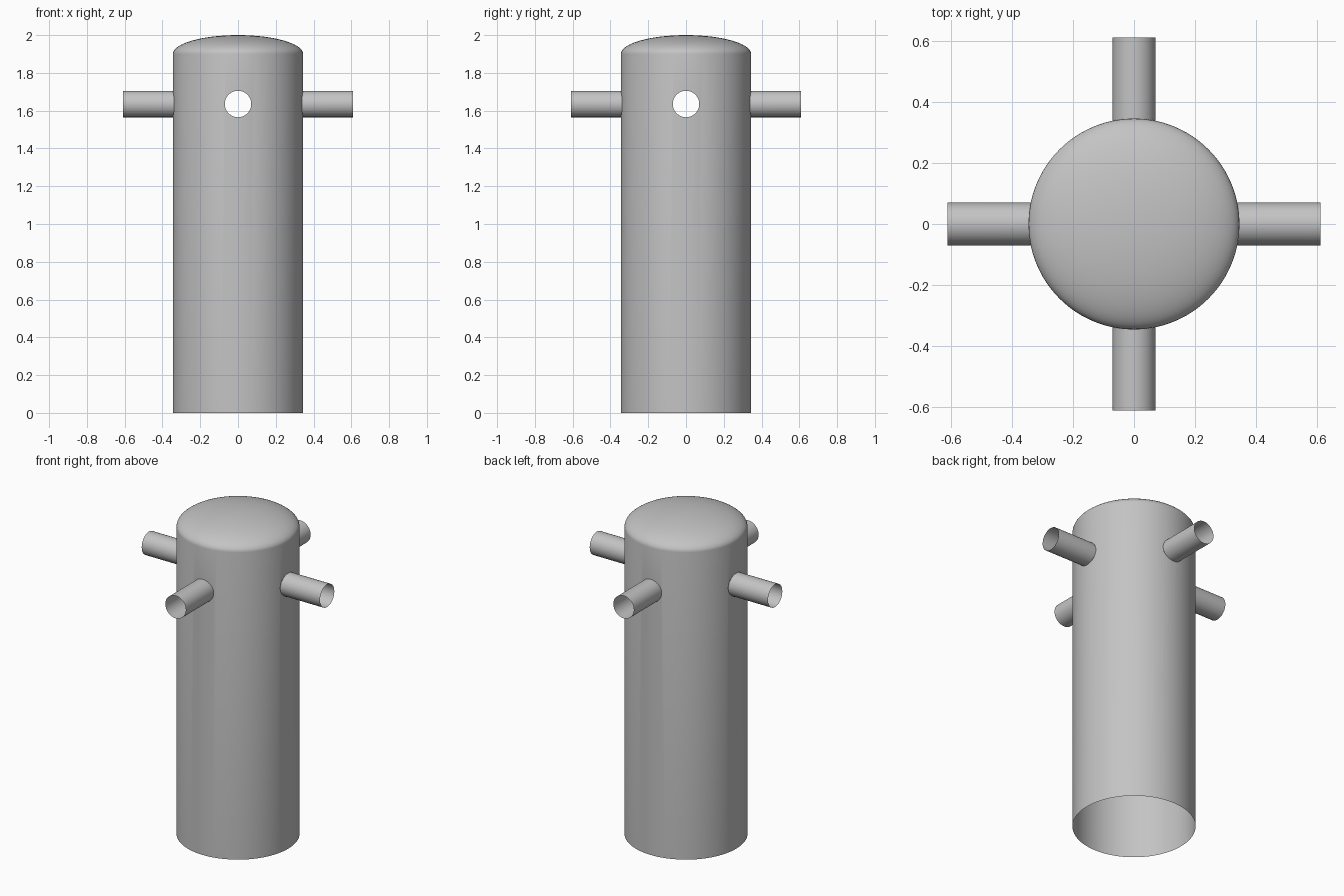
import bpy, bmesh, math
from mathutils import Matrix

if "Cube" in bpy.data.objects:
    bpy.data.objects.remove(bpy.data.objects["Cube"])

RADIUS, WALL_TOP, DOME = 0.345, 1.9, 0.1
PIPE_R, PIPE_Z, PIPE_END = 0.07, 1.635, 0.61

grey = bpy.data.materials.new("plain grey")
grey.use_nodes = True
grey.diffuse_color = (0.55, 0.55, 0.55, 1)
grey.node_tree.nodes["Principled BSDF"].inputs["Base Color"].default_value = grey.diffuse_color


def make_object(name, bm):
    mesh = bpy.data.meshes.new(name)
    bm.to_mesh(mesh)
    bm.free()
    mesh.materials.append(grey)
    obj = bpy.data.objects.new(name, mesh)
    bpy.context.collection.objects.link(obj)
    return obj


def smooth(obj):
    bpy.ops.object.select_all(action="DESELECT")
    obj.select_set(True)
    bpy.context.view_layer.objects.active = obj
    bpy.ops.object.shade_smooth_by_angle(angle=math.radians(40))


# Body: wall and shallow elliptical dome, revolved as a closed solid
arc = [i / 16 * math.pi / 2 for i in range(17)]
profile = [(0, 0), (RADIUS, 0)]
profile += [(RADIUS * math.cos(a), WALL_TOP + DOME * math.sin(a)) for a in arc]
bm = bmesh.new()
verts = [bm.verts.new((x, 0, z)) for x, z in profile]
edges = [bm.edges.new(pair) for pair in zip(verts, verts[1:])]
bmesh.ops.spin(bm, geom=verts + edges, axis=(0, 0, 1), cent=(0, 0, 0),
               angle=math.tau, steps=96, use_duplicate=False)
bmesh.ops.remove_doubles(bm, verts=bm.verts[:], dist=1e-4)
bmesh.ops.recalc_face_normals(bm, faces=bm.faces[:])
body = make_object("body", bm)

# Port holes: two crossing cutters through the wall
cutters = []
for axis in "XY":
    bm = bmesh.new()
    turn = Matrix.Rotation(math.pi / 2, 4, "Y" if axis == "X" else "X")
    bmesh.ops.create_cone(bm, cap_ends=True, segments=48, radius1=PIPE_R, radius2=PIPE_R,
                          depth=1, matrix=Matrix.Translation((0, 0, PIPE_Z)) @ turn)
    cutter = make_object("hole_cutter_" + axis.lower(), bm)
    cutter.hide_render = True
    cutters.append(cutter)
    mod = body.modifiers.new("port " + axis, "BOOLEAN")
    mod.operation, mod.solver, mod.object = "DIFFERENCE", "EXACT", cutter

bpy.context.view_layer.update()
evaluated = body.evaluated_get(bpy.context.evaluated_depsgraph_get())
bm = bmesh.new()
bm.from_mesh(evaluated.to_mesh())
evaluated.to_mesh_clear()
body.modifiers.clear()
for cutter in cutters:
    bpy.data.objects.remove(cutter)

# Leave a thin open shell: drop the floor and the tunnel walls
inner = []
for face in bm.faces:
    out = face.calc_center_median().copy()
    out.z = 0
    wall = abs(face.normal.z) < 0.01 and face.normal.dot(out.normalized()) > 0.9 \
        and all(v.co.xy.length > RADIUS * 0.99 for v in face.verts)
    dome = min(v.co.z for v in face.verts) > WALL_TOP - 0.01
    if not (wall or dome):
        inner.append(face)
bmesh.ops.delete(bm, geom=inner, context="FACES")
bm.to_mesh(body.data)
bm.free()
smooth(body)

# Pipes: open tubes whose inner rim follows the curved wall
names = ["left_pipe", "back_pipe", "right_pipe", "front_pipe"]
for i, name in enumerate(names):
    bm = bmesh.new()
    rings = []
    for outer in (False, True):
        ring = []
        for k in range(48):
            a = k / 48 * math.tau
            y, z = PIPE_R * math.cos(a), PIPE_R * math.sin(a)
            x = PIPE_END if outer else math.sqrt(RADIUS ** 2 - y ** 2)
            ring.append(bm.verts.new((x, y, PIPE_Z + z)))
        rings.append(ring)
    near, far = rings
    for k in range(48):
        bm.faces.new((near[k - 1], near[k], far[k], far[k - 1]))
    bm.normal_update()
    probe = bm.faces[:][0]
    if probe.normal.dot(probe.calc_center_median() - Matrix.Translation((0.47, 0, PIPE_Z)).translation) < 0:
        bmesh.ops.reverse_faces(bm, faces=bm.faces[:])
    bmesh.ops.rotate(bm, verts=bm.verts[:], cent=(0, 0, 0),
                     matrix=Matrix.Rotation(i * math.pi / 2, 3, "Z"))
    smooth(make_object(name, bm))
